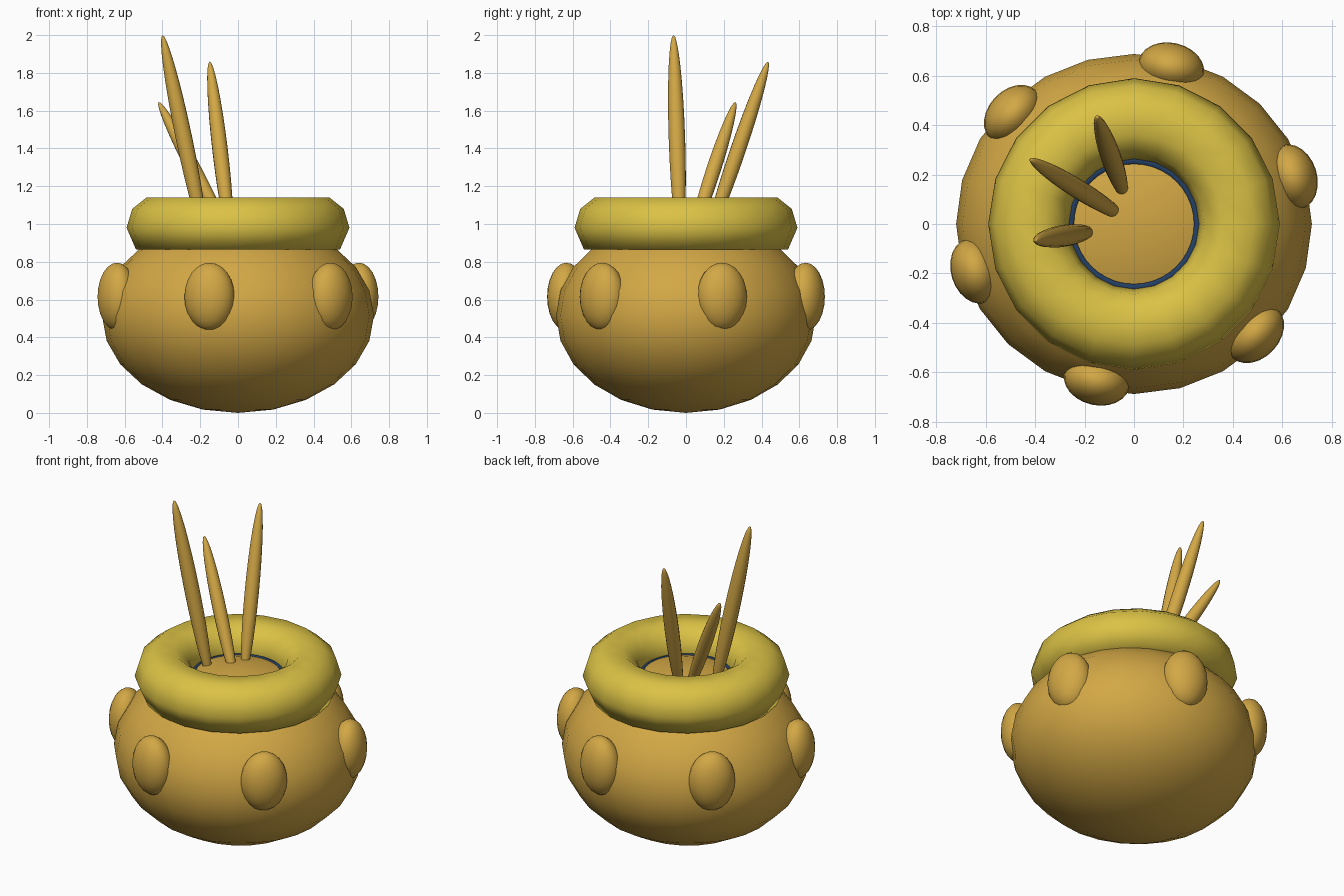
import bpy, bmesh
from math import cos, sin, radians, tau
from mathutils import Vector, Matrix

cube = bpy.data.objects.get("Cube")
if cube:
    bpy.data.objects.remove(cube, do_unlink=True)


def material(name, rgb):
    m = bpy.data.materials.new(name)
    m.use_nodes = True
    m.diffuse_color = (*rgb, 1)
    m.node_tree.nodes["Principled BSDF"].inputs["Base Color"].default_value = (*rgb, 1)
    return m


clay = material("ochre clay", (0.65, 0.39, 0.06))
gold = material("yellow rim", (0.71, 0.54, 0.06))
navy = material("navy", (0.017, 0.05, 0.13))


def finish(name, bm, mat):
    bmesh.ops.recalc_face_normals(bm, faces=bm.faces)
    for f in bm.faces:
        f.smooth = True
    mesh = bpy.data.meshes.new(name)
    bm.to_mesh(mesh)
    bm.free()
    mesh.materials.append(mat)
    ob = bpy.data.objects.new(name, mesh)
    bpy.context.collection.objects.link(ob)
    return ob


def ellipsoid(name, centre, size, mat, rot=None, segments=24, rings=12):
    bm = bmesh.new()
    bmesh.ops.create_uvsphere(bm, u_segments=segments, v_segments=rings, radius=1)
    m = Matrix.Translation(centre) @ (rot or Matrix()) @ Matrix.Diagonal((*size, 1))
    bmesh.ops.transform(bm, matrix=m, verts=bm.verts)
    return finish(name, bm, mat)


def ring(name, profile, sides, mat):
    """Revolve a closed (radius, height) profile around z."""
    bm = bmesh.new()
    loops = []
    for i in range(sides):
        a = tau * i / sides
        loops.append([bm.verts.new((r * cos(a), r * sin(a), z)) for r, z in profile])
    n = len(profile)
    for i in range(sides):
        p, q = loops[i], loops[(i + 1) % sides]
        for j in range(n):
            k = (j + 1) % n
            bm.faces.new((p[j], q[j], q[k], p[k]))
    return finish(name, bm, mat)


# Pot body, whose domed top shows inside the rim
ellipsoid("pot_body", (0, 0, 0.515), (0.72, 0.688, 0.515), clay)

# Thick rolled rim
ring("rim", [(0.59, 0.98), (0.56, 1.08), (0.485, 1.14), (0.36, 1.14),
             (0.285, 1.08), (0.26, 0.98), (0.3, 0.88), (0.54, 0.865)], 20, gold)

# Narrow dark band inside the mouth, sloping outwards
ring("mouth_band", [(0.243, 1.004), (0.28, 0.985), (0.28, 0.96), (0.243, 0.96)], 40, navy)

# Six studs around the belly
for i in range(6):
    a = radians(17 + 60 * i)
    ellipsoid(f"stud_{i + 1}", (0.67 * cos(a), 0.65 * sin(a), 0.615),
              (0.1, 0.135, 0.18), clay, Matrix.Rotation(a, 4, "Z"))

# Slender sticks standing in the mouth: lower end, tip, half width
sticks = [((-0.17, -0.03, 0.9), (-0.4, -0.066, 2.0), 0.044),
          ((-0.037, 0.108, 0.9), (-0.15, 0.435, 1.86), 0.041),
          ((-0.03, 0.02, 0.9), (-0.42, 0.262, 1.645), 0.039)]
for i, (low, tip, w) in enumerate(sticks):
    low, tip = Vector(low), Vector(tip)
    axis = tip - low
    ellipsoid(f"stick_{i + 1}", (low + tip) / 2, (w, w, axis.length / 2), clay,
              axis.to_track_quat("Z", "Y").to_matrix().to_4x4(), 16, 16)
